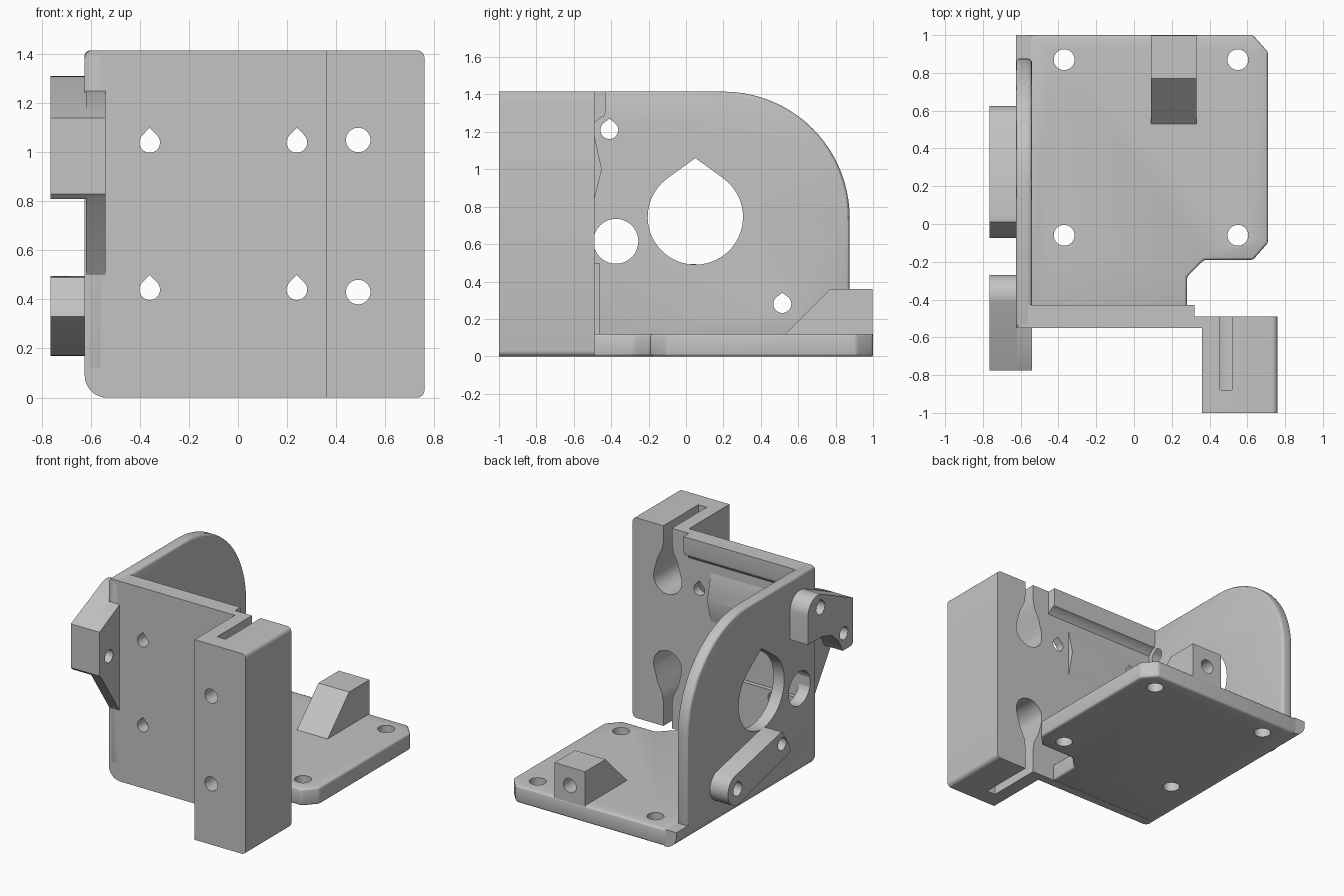
import bpy, bmesh, math
from mathutils import Vector

cube = bpy.data.objects.get("Cube")
if cube:
    bpy.data.objects.remove(cube, do_unlink=True)

grey = bpy.data.materials.new("plastic_grey")
grey.use_nodes = True
COLOR = (0.55, 0.55, 0.55, 1)
grey.diffuse_color = COLOR
grey.node_tree.nodes["Principled BSDF"].inputs["Base Color"].default_value = COLOR

# Order of (profile u, profile v, depth) for extrusion along each axis
PLACE = {
    "x": lambda u, v, d: (d, u, v),
    "y": lambda u, v, d: (u, d, v),
    "z": lambda u, v, d: (u, v, d),
}


def arc(cu, cv, r, start, end, n=12):
    angles = [math.radians(start + (end - start) * i / n) for i in range(n + 1)]
    return [(cu + r * math.cos(a), cv + r * math.sin(a)) for a in angles]


def circle(cu, cv, r, n=40):
    return arc(cu, cv, r, 0, 360, n)[:-1]


def teardrop(cu, cv, r, tip):
    """Circle with a pointed top, tangent to both sides of the tip."""
    a = math.degrees(math.asin(r / tip))
    return arc(cu, cv, r, 180 - a, 360 + a, 36) + [(cu, cv + tip)]


def rect(u0, v0, u1, v1):
    return [(u0, v0), (u1, v0), (u1, v1), (u0, v1)]


def prism(name, axis, pts, lo, hi, bevel=0):
    """Extrude a closed profile along an axis."""
    bm = bmesh.new()
    bottom = [bm.verts.new(PLACE[axis](u, v, lo)) for u, v in pts]
    face = bm.faces.new(bottom)
    ext = bmesh.ops.extrude_face_region(bm, geom=[face])
    shift = Vector(PLACE[axis](0, 0, hi - lo))
    bmesh.ops.translate(bm, vec=shift, verts=[g for g in ext["geom"] if isinstance(g, bmesh.types.BMVert)])
    bmesh.ops.recalc_face_normals(bm, faces=bm.faces)
    mesh = bpy.data.meshes.new(name)
    bm.to_mesh(mesh)
    bm.free()
    mesh.materials.append(grey)
    ob = bpy.data.objects.new(name, mesh)
    bpy.context.collection.objects.link(ob)
    if bevel:
        mod = ob.modifiers.new("round", "BEVEL")
        mod.width, mod.segments = bevel, 3
        mod.limit_method, mod.angle_limit = "ANGLE", math.radians(40)
    return ob


def finish(ob, cuts=()):
    """Cut the holes, apply the modifiers and smooth the curved faces."""
    cutters = [prism("hole_cutter", *c) for c in cuts]
    for c in cutters:
        c.hide_render = True
        mod = ob.modifiers.new("cut", "BOOLEAN")
        mod.operation, mod.solver, mod.object = "DIFFERENCE", "EXACT", c
    bpy.context.view_layer.update()
    graph = bpy.context.evaluated_depsgraph_get()
    mesh = bpy.data.meshes.new_from_object(ob.evaluated_get(graph))
    ob.modifiers.clear()
    ob.data = mesh
    for c in cutters:
        bpy.data.objects.remove(c, do_unlink=True)
    bpy.ops.object.select_all(action="DESELECT")
    ob.select_set(True)
    bpy.context.view_layer.objects.active = ob
    bpy.ops.object.shade_smooth_by_angle(angle=math.radians(30))


# Base plate with chamfered corners and four screw holes
base = prism("base_plate", "z",
             [(-0.56, -0.5), (0.28, -0.5), (0.28, -0.28), (0.37, -0.19), (0.63, -0.19),
              (0.71, -0.1), (0.71, 0.91), (0.63, 1), (-0.56, 1)], 0, 0.12, 0.015)
finish(base, [("z", circle(x, y, 0.055), -0.1, 0.3) for x in (-0.37, 0.55) for y in (-0.06, 0.87)])

# Rounded lower edge under the side wall
finish(prism("base_edge", "y", [(-0.54, 0.12), (-0.625, 0.12)] + arc(-0.535, 0.09, 0.09, 180, 270)
             + [(-0.53, 0)], -0.55, 1))

# Side wall with a large arched corner
wall = prism("side_wall", "x", [(-0.55, 0.1), (0.875, 0.1)] + arc(0.2, 0.74, 0.675, 0, 90, 32)
             + [(-0.55, 1.415)], -0.625, -0.54, 0.02)
small_holes = [("x", teardrop(y, z, 0.048, 0.06), -1, -0.3) for y, z in ((-0.41, 1.21), (0.515, 0.28))]
finish(wall, [("x", teardrop(0.05, 0.745, 0.255, 0.315), -1, -0.3),
              ("x", circle(-0.375, 0.615, 0.12), -1, -0.3)] + small_holes)

# Front plate, its back stiffeners and four teardrop holes
plate_holes = [("y", teardrop(x, z, 0.042, 0.06), -0.8, -0.3) for x in (-0.36, 0.24) for z in (0.44, 1.04)]
plate = prism("front_plate", "y", arc(-0.535, 0.09, 0.09, 180, 270) + [(0.38, 0), (0.38, 1.415)]
              + arc(-0.595, 1.385, 0.03, 90, 180, 5), -0.55, -0.49)
finish(plate, plate_holes)
finish(prism("top_flange", "x", [(-0.5, 1.415), (-0.5, 1.23), (-0.485, 1.25), (-0.46, 1.275),
                                 (-0.435, 1.285), (-0.43, 1.31), (-0.43, 1.415)], -0.56, 0.32))
finish(prism("plate_ridge", "x", [(-0.5, 1.18), (-0.49, 1.18), (-0.45, 1), (-0.49, 0.84), (-0.5, 0.84)],
             -0.56, 0.15), plate_holes)
finish(prism("lower_pad", "x", rect(-0.5, 0.1, -0.46, 0.495), -0.56, 0.15), plate_holes)


# Tall clamp block with two flared slots open to the back
def flared_slot(z, way):
    pts = arc(0.487, 0, 0.11, 160, 380, 24)
    pts += [(0.565, 0.13), (0.53, 0.2), (0.52, 0.26), (0.52, 0.7)]
    pts += [(0.454, 0.7), (0.454, 0.26), (0.444, 0.2), (0.409, 0.13)]
    return [(u, z + way * v) for u, v in pts]


block_shape = [(0.36, 0), (0.73, 0)] + arc(0.73, 0.03, 0.03, 270, 360, 5) \
    + arc(0.73, 1.385, 0.03, 0, 90, 5) + [(0.36, 1.415)]
block = prism("clamp_block", "y", block_shape, -1, -0.49)
block_cuts = []
for z, way in ((1.05, 1), (0.43, -1)):
    block_cuts.append(("y", flared_slot(z, way), -0.88, -0.3))
    block_cuts.append(("y", circle(0.49, z, 0.05), -1.2, -0.8))
finish(block, block_cuts)

# Sloped lug on the base with a blind hole in its back
lug = prism("base_lug", "x", [(0.53, 0.12), (0.53, 0.1), (0.998, 0.1), (0.998, 0.36), (0.77, 0.36)], 0.09, 0.33)
finish(lug, [("y", circle(0.21, 0.23, 0.05), 0.8, 1.2)])

# Lower arm outside the wall
lower = prism("lower_arm", "x", arc(0.515, 0.28, 0.11, -105, 66, 18)
              + [(0.04, 0.495), (0.01, 0.49), (-0.07, 0.36), (-0.075, 0.33), (-0.05, 0.31)], -0.765, -0.61)
finish(lower, small_holes + [("x", circle(0.02, 0.41, 0.045), -1, -0.63)])

# Upper arm outside the wall, reaching past the front plate
upper = prism("upper_arm", "x", [(-0.775, 0.83), (-0.755, 0.81), (-0.66, 0.81), (-0.61, 0.9), (-0.53, 0.97),
                                 (-0.42, 1), (-0.27, 1)] + arc(-0.38, 1.2, 0.11, 0, 110, 10)
              + [(-0.775, 1.14)], -0.765, -0.61)
front_hole = ("x", circle(-0.67, 0.93, 0.045), -1, -0.3)
finish(upper, small_holes + [front_hole])

# Gusset joining the upper arm to the front plate
gusset = prism("arm_gusset", "x", [(-0.53, 0.5), (-0.55, 0.5), (-0.755, 0.81), (-0.775, 0.83),
                                   (-0.775, 1.14), (-0.55, 1.25), (-0.53, 1.25)], -0.62, -0.54)
finish(gusset, [front_hole])
